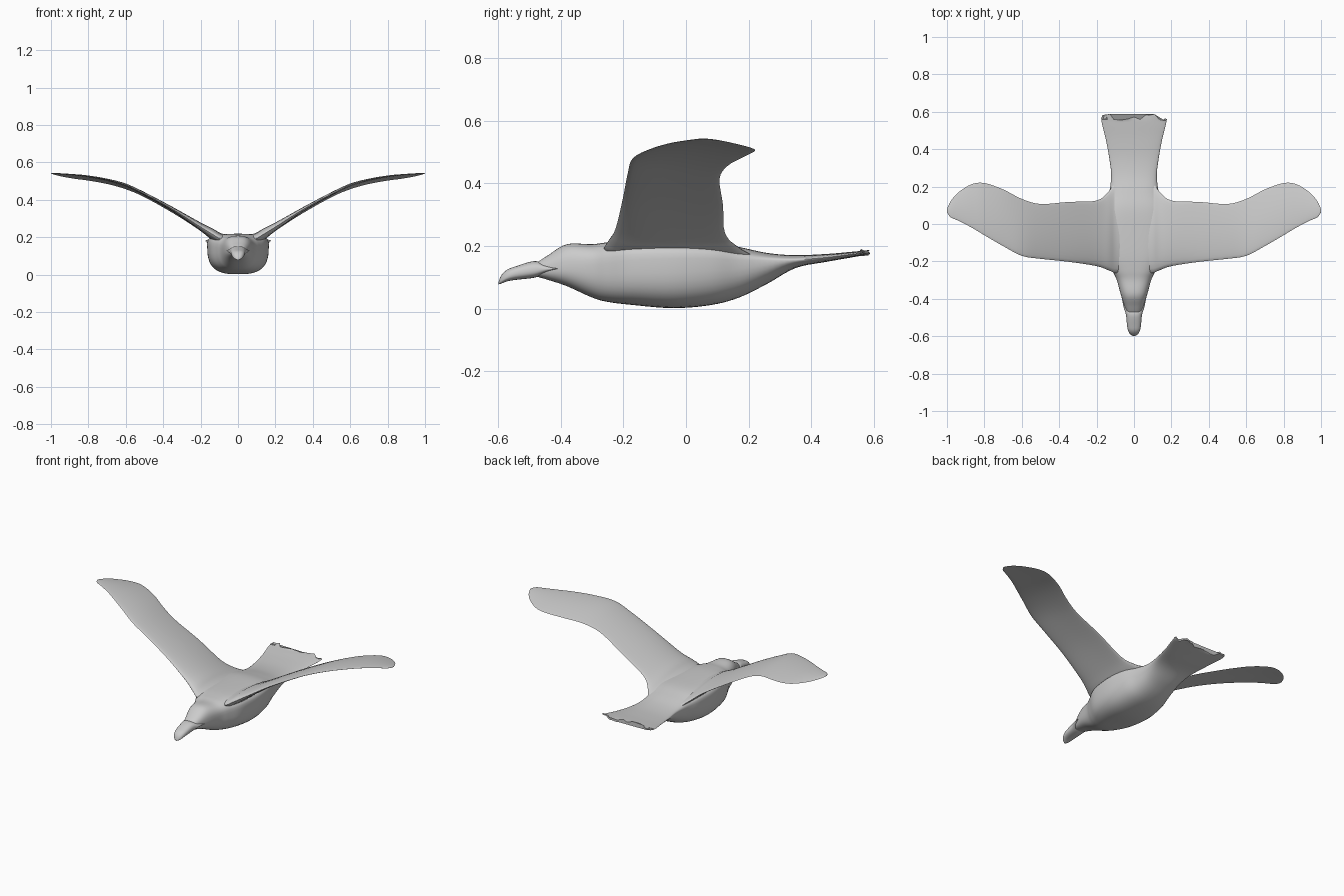
import bpy, math, random
from math import sin, cos, pi

random.seed(4)


def smooth_path(keys, steps):
    """Catmull-Rom resampling of a list of parameter tuples."""
    out = []
    for i in range(len(keys) - 1):
        p0, p1 = keys[max(i - 1, 0)], keys[i]
        p2, p3 = keys[i + 1], keys[min(i + 2, len(keys) - 1)]
        for s in range(steps):
            t = s / steps
            out.append([0.5 * (2 * b + (c - a) * t + (2 * a - 5 * b + 4 * c - d) * t * t
                               + (3 * b - a - 3 * c + d) * t ** 3)
                        for a, b, c, d in zip(p0, p1, p2, p3)])
    out.append(list(keys[-1]))
    return out


def loft(name, rings, angle=50, flip=False):
    n = len(rings[0])
    verts = [v for r in rings for v in r]
    faces = []
    for i in range(len(rings) - 1):
        for k in range(n):
            a, b = i * n + k, i * n + (k + 1) % n
            faces.append((a, b, b + n, a + n))
    faces.append(tuple(reversed(range(n))))
    faces.append(tuple(range(len(verts) - n, len(verts))))
    if flip:
        faces = [tuple(reversed(f)) for f in faces]
    me = bpy.data.meshes.new(name)
    me.from_pydata(verts, [], faces)
    ob = bpy.data.objects.new(name, me)
    bpy.context.collection.objects.link(ob)
    bpy.ops.object.select_all(action='DESELECT')
    ob.select_set(True)
    bpy.context.view_layer.objects.active = ob
    bpy.ops.object.shade_smooth_by_angle(angle=math.radians(angle))
    return ob


def oval(y, hw, top, mid, bot, e, n=40):
    """Rounded-box cross-section, widest at height mid."""
    ring = []
    for k in range(n):
        a = 2 * pi * k / n
        c, s = cos(a), sin(a)
        h = (top - mid) if s > 0 else (mid - bot)
        ring.append((hw * math.copysign(abs(c) ** e, c), y,
                     mid + h * math.copysign(abs(s) ** e, s)))
    return [(x, yy, z) for x, yy, z in reversed(ring)]


# Body and tail: y, half width, top, widest height, bottom, roundness
body_keys = [
    (-0.475, 0.036, 0.148, 0.125, 0.102, 0.8),
    (-0.44, 0.050, 0.171, 0.128, 0.092, 0.8),
    (-0.38, 0.070, 0.206, 0.135, 0.072, 0.8),
    (-0.30, 0.092, 0.206, 0.140, 0.036, 0.78),
    (-0.25, 0.115, 0.212, 0.145, 0.022, 0.72),
    (-0.17, 0.150, 0.218, 0.155, 0.012, 0.68),
    (-0.04, 0.165, 0.218, 0.160, 0.002, 0.68),
    (0.08, 0.155, 0.214, 0.160, 0.012, 0.72),
    (0.17, 0.132, 0.197, 0.155, 0.036, 0.78),
    (0.26, 0.122, 0.178, 0.155, 0.080, 0.85),
    (0.35, 0.132, 0.171, 0.156, 0.130, 0.9),
    (0.45, 0.150, 0.175, 0.164, 0.150, 0.9),
    (0.53, 0.170, 0.182, 0.174, 0.164, 0.9),
    (0.575, 0.176, 0.186, 0.180, 0.172, 0.9),
]
body_rings = [oval(*p) for p in smooth_path(body_keys, 5)]
# Ragged feather tips on the tail end
jag = [random.uniform(-0.025, 0.016) for _ in range(21)]
wave = [random.uniform(-0.005, 0.005) for _ in range(21)]
for r, w in ((-3, 0.3), (-2, 0.6), (-1, 1.0)):
    ring = body_rings[r]
    n = len(ring)
    for k, (x, y, z) in enumerate(ring):
        m = (k + 1) % n
        j = min(m, n - m)
        ring[k] = (x, y + jag[j] * w, z + wave[j] * w)
loft("body", body_rings)

# Beak: hooked tip, tapering back to a point along each cheek
beak_keys = [
    (-0.598, 0.006, 0.086, 0.082, 0.078, 0.9),
    (-0.590, 0.020, 0.106, 0.090, 0.080, 0.85),
    (-0.572, 0.031, 0.124, 0.102, 0.087, 0.8),
    (-0.545, 0.037, 0.135, 0.112, 0.092, 0.8),
    (-0.485, 0.043, 0.152, 0.122, 0.099, 0.8),
    (-0.450, 0.054, 0.142, 0.126, 0.112, 0.8),
    (-0.410, 0.063, 0.130, 0.128, 0.126, 0.9),
]
loft("beak", [oval(*p, n=28) for p in smooth_path(beak_keys, 4)])

# Wings: x, leading y, leading z, trailing y, trailing z, half thickness
wing_keys = [
    (0.00, -0.24, 0.165, 0.26, 0.150, 0.030),
    (0.09, -0.262, 0.190, 0.235, 0.160, 0.034),
    (0.135, -0.248, 0.215, 0.175, 0.190, 0.034),
    (0.20, -0.225, 0.255, 0.125, 0.240, 0.024),
    (0.35, -0.202, 0.350, 0.118, 0.332, 0.013),
    (0.50, -0.186, 0.432, 0.107, 0.415, 0.010),
    (0.60, -0.170, 0.480, 0.134, 0.457, 0.009),
    (0.70, -0.118, 0.508, 0.185, 0.485, 0.007),
    (0.80, -0.060, 0.526, 0.219, 0.503, 0.006),
    (0.87, -0.018, 0.534, 0.212, 0.512, 0.005),
    (0.94, 0.018, 0.539, 0.168, 0.524, 0.004),
    (0.98, 0.036, 0.541, 0.122, 0.534, 0.003),
    (1.00, 0.062, 0.541, 0.080, 0.540, 0.001),
]


def wing_ring(p, side, n=28):
    x, y0, z0, y1, z1, t = p
    ring = []
    for k in range(n):
        a = 2 * pi * k / n
        u = (1 - cos(a)) / 2
        # Rounded leading edge, thin trailing edge, slight camber
        thick = t * sin(a) * (1.2 - 0.6 * u)
        camber = 0.02 * (y1 - y0) * sin(pi * u)
        ring.append((side * x, y0 + (y1 - y0) * u, z0 + (z1 - z0) * u + thick + camber))
    return ring


for label, side in (("left", -1), ("right", 1)):
    rings = [wing_ring(p, side) for p in smooth_path(wing_keys, 4)]
    loft(label + "_wing", rings, 60, flip=(side > 0))
